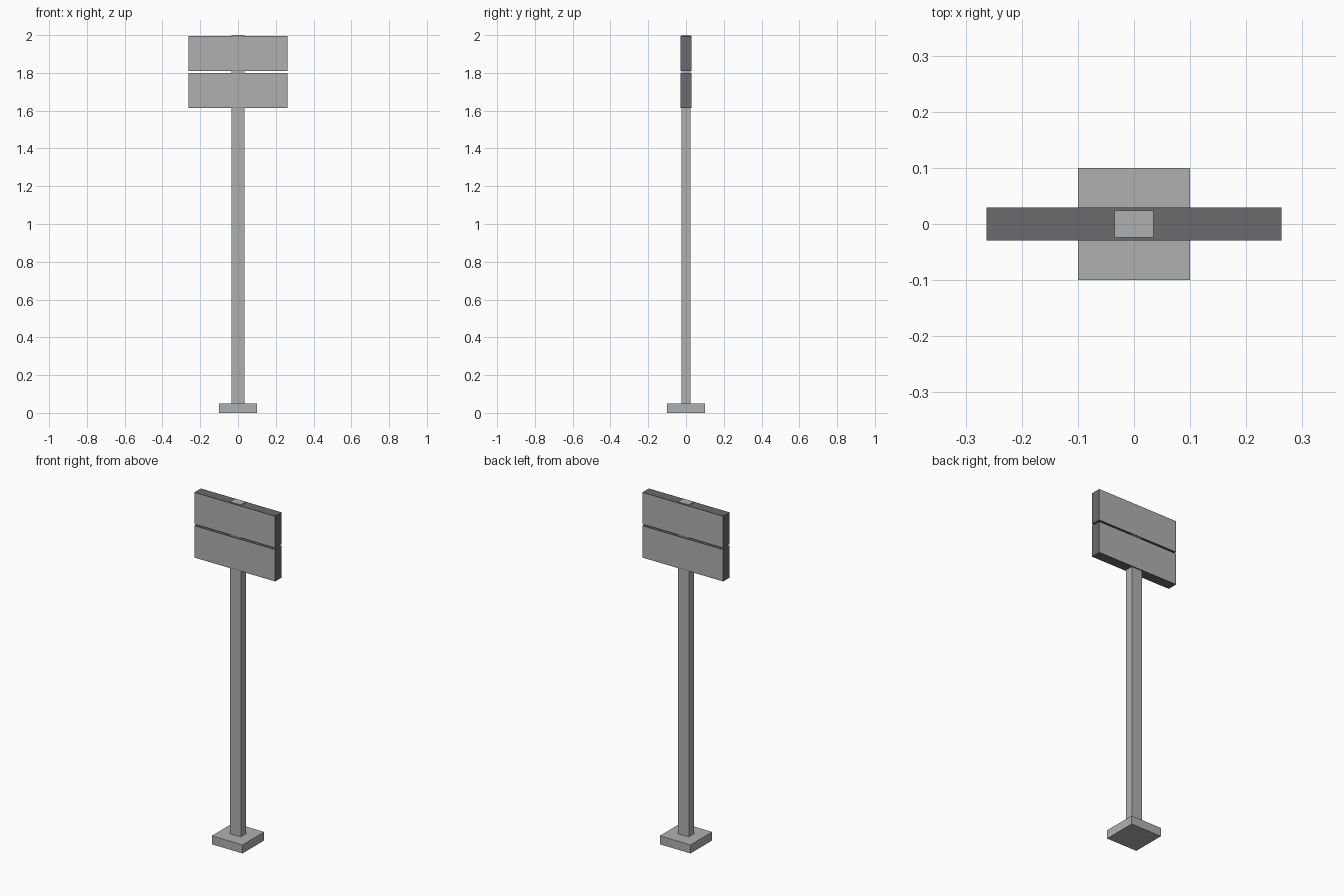
import bpy
import bmesh
from mathutils import Matrix, Vector

cube = bpy.data.objects.get("Cube")
if cube:
    bpy.data.objects.remove(cube, do_unlink=True)


def material(name, rgb):
    mat = bpy.data.materials.new(name)
    mat.use_nodes = True
    mat.diffuse_color = (*rgb, 1)
    mat.node_tree.nodes["Principled BSDF"].inputs["Base Color"].default_value = (*rgb, 1)
    return mat


light_grey = material("light_grey", (0.43, 0.44, 0.435))
dark_grey = material("dark_grey", (0.145, 0.147, 0.158))


def box(name, size, z_low, mats, border=0):
    """Box centred on x and y; a border insets the front and back faces."""
    bm = bmesh.new()
    centre = Vector((0, 0, z_low + size[2] / 2))
    bmesh.ops.create_cube(bm, size=1, matrix=Matrix.LocRotScale(centre, None, Vector(size)))
    if border:
        bm.normal_update()
        faces = [f for f in bm.faces if abs(f.normal.y) > 0.9]
        bmesh.ops.inset_individual(bm, faces=faces, thickness=border)
        for f in faces:
            f.material_index = 1
    mesh = bpy.data.meshes.new(name)
    bm.to_mesh(mesh)
    bm.free()
    for mat in mats:
        mesh.materials.append(mat)
    obj = bpy.data.objects.new(name, mesh)
    bpy.context.collection.objects.link(obj)
    return obj


# Foot and post
box("base_plate", (0.2, 0.2, 0.05), 0, [light_grey])
box("post", (0.07, 0.048, 1.95), 0.05, [light_grey])

# Two sign panels with dark rims and light front and back faces
for name, z_low in (("lower_panel", 1.613), ("upper_panel", 1.809)):
    box(name, (0.525, 0.059, 0.187), z_low, [dark_grey, light_grey], border=0.004)
